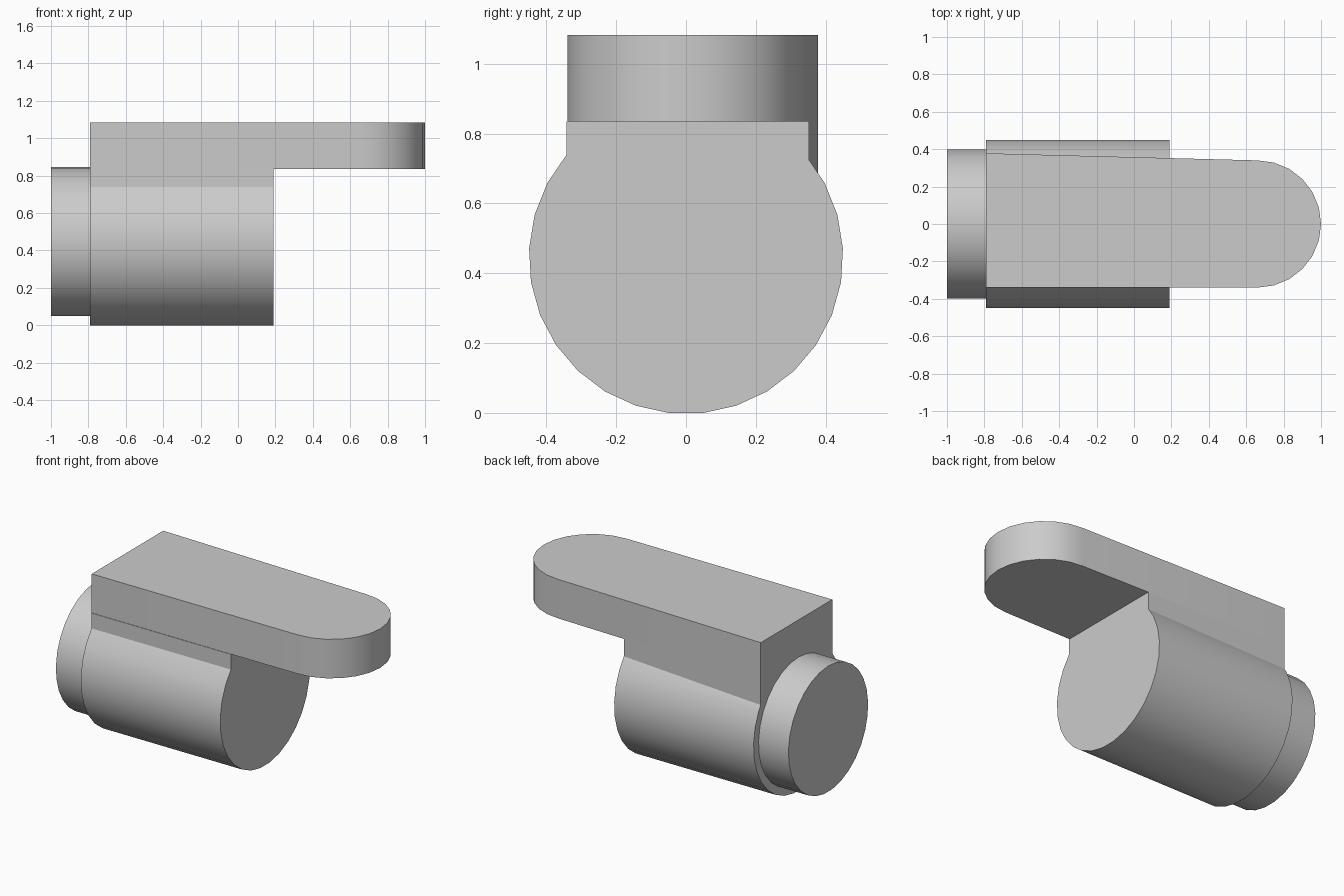
import bpy
import bmesh
from math import sin, cos, pi, radians

if "Cube" in bpy.data.objects:
    bpy.data.objects.remove(bpy.data.objects["Cube"], do_unlink=True)

GREY = (0.6, 0.6, 0.6, 1)
SIDES = 29
R_BODY, R_CAP = 0.45, 0.4
AXIS_Z = 0.447
BACK, FACE, TIP = -0.79, 0.19, 1.0      # ends of the body and of the arm
ARM_LOW, ARM_TOP = 0.835, 1.083
HALF = 0.34                             # half width of the arm
WIDE = 0.378                            # flared edge at the back

mat = bpy.data.materials.new("plain grey")
mat.use_nodes = True
mat.diffuse_color = GREY
mat.node_tree.nodes["Principled BSDF"].inputs["Base Color"].default_value = GREY


def loft(name, first, second):
    """Join two matching outlines with side faces and close both ends."""
    bm = bmesh.new()
    a = [bm.verts.new(p) for p in first]
    b = [bm.verts.new(p) for p in second]
    bm.faces.new(a)
    bm.faces.new(b[::-1])
    n = len(a)
    for i in range(n):
        j = (i + 1) % n
        bm.faces.new((a[j], a[i], b[i], b[j]))
    bmesh.ops.recalc_face_normals(bm, faces=bm.faces)
    mesh = bpy.data.meshes.new(name)
    bm.to_mesh(mesh)
    bm.free()
    mesh.materials.append(mat)
    obj = bpy.data.objects.new(name, mesh)
    bpy.context.collection.objects.link(obj)
    bpy.ops.object.select_all(action='DESELECT')
    obj.select_set(True)
    bpy.context.view_layer.objects.active = obj
    bpy.ops.object.shade_smooth_by_angle(angle=radians(30))
    return obj


def ring_point(k, radius):
    """Corner k of the barrel, counted from the flat at the bottom."""
    t = (k + 0.5) * 2 * pi / SIDES
    return radius * sin(t), AXIS_Z - radius * cos(t)


def arm_edge(x):
    """Flared edge of the arm at position x."""
    return WIDE + (HALF - WIDE) * (x - BACK) / (TIP - HALF - BACK)


def body_section(x):
    """Barrel outline with straight walls rising to the arm."""
    pts = [ring_point(k, R_BODY) for k in range(-11, 10)]
    (y0, z0), (y1, z1) = pts[-1], ring_point(10, R_BODY)
    edge = arm_edge(x)
    pts.append((edge, z0 + (z1 - z0) * (y0 - edge) / (y0 - y1)))
    pts += [(edge, ARM_LOW), (pts[0][0], ARM_LOW)]
    return [(x, y, z) for y, z in pts]


# Barrel with its neck
loft("barrel_body", body_section(BACK), body_section(FACE))

# Narrower rear cap
cap = [ring_point(k, R_CAP) for k in range(SIDES)]
loft("rear_cap", [(-1, y, z) for y, z in cap], [(BACK, y, z) for y, z in cap])

# Round-ended arm on top
outline = [(BACK, WIDE), (BACK, -HALF)]
for i in range(13):
    t = -pi / 2 + i * pi / 12
    outline.append((TIP - HALF + HALF * cos(t), HALF * sin(t)))
loft("top_arm", [(x, y, ARM_LOW) for x, y in outline],
     [(x, y, ARM_TOP) for x, y in outline])
